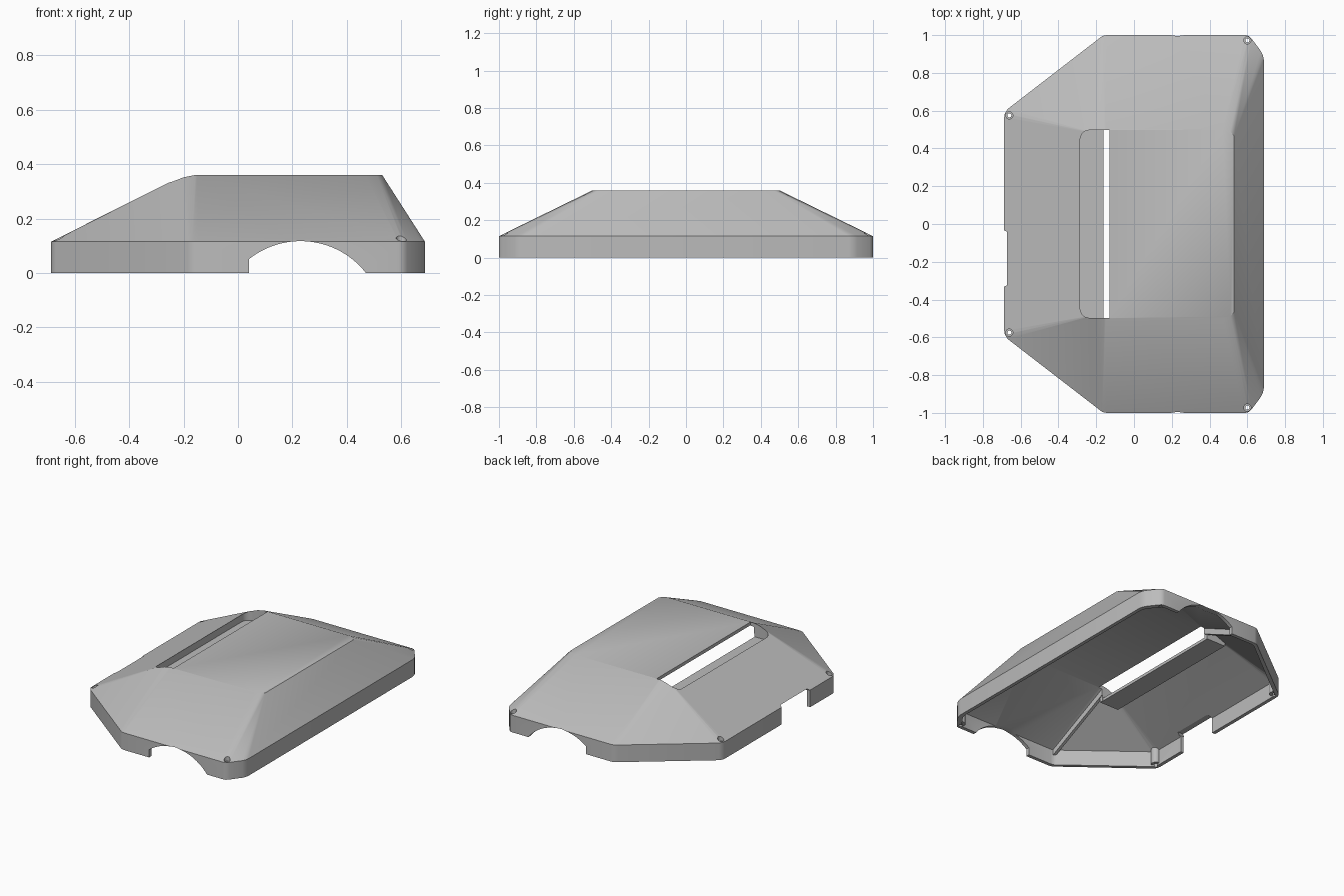
import bpy, bmesh, math

if "Cube" in bpy.data.objects:
    bpy.data.objects.remove(bpy.data.objects["Cube"])


def hull(name, pts):
    """Convex solid around a set of points."""
    bm = bmesh.new()
    for p in pts:
        bm.verts.new(p)
    res = bmesh.ops.convex_hull(bm, input=bm.verts[:])
    junk = {v for key in ("geom_interior", "geom_unused") for v in res[key]
            if isinstance(v, bmesh.types.BMVert)}
    if junk:
        bmesh.ops.delete(bm, geom=list(junk), context='VERTS')
    bmesh.ops.dissolve_limit(bm, angle_limit=0.002, verts=bm.verts[:], edges=bm.edges[:])
    bmesh.ops.recalc_face_normals(bm, faces=bm.faces[:])
    me = bpy.data.meshes.new(name)
    bm.to_mesh(me)
    bm.free()
    ob = bpy.data.objects.new(name, me)
    bpy.context.collection.objects.link(ob)
    return ob


def prism(name, pts, z0, z1):
    return hull(name, [(x, y, z) for x, y in pts for z in (z0, z1)])


def box(name, x0, x1, y0, y1, z0, z1):
    return prism(name, [(x, y) for x in (x0, x1) for y in (y0, y1)], z0, z1)


def circle(cx, cy, r, n=24):
    return [(cx + r * math.cos(2 * math.pi * i / n), cy + r * math.sin(2 * math.pi * i / n))
            for i in range(n)]


def subtract(ob, cutter):
    m = ob.modifiers.new("cut", 'BOOLEAN')
    m.operation = 'DIFFERENCE'
    m.solver = 'EXACT'
    m.object = cutter
    bpy.context.view_layer.objects.active = ob
    bpy.ops.object.modifier_apply(modifier=m.name)
    bpy.data.objects.remove(cutter)


def mirrored(half):
    return half + [(x, -y) for x, y in half]


# Plan outlines of the wall and the flat top
base = mirrored([(-.687, .565), (-.684, .585), (-.67, .608), (-.185, .982), (-.168, .995),
                 (-.145, 1), (.59, 1), (.607, .996), (.622, .982), (.672, .915),
                 (.682, .895), (.687, .87)])
top = mirrored([(-.2, .48), (-.15, .5), (.47, .5), (.51, .49), (.53, .465)])


def body(name, inset, z0, eave, ridge):
    fx, fy = 1 - inset / .687, 1 - inset
    return hull(name, [(x * fx, y * fy, z) for x, y in base for z in (z0, eave)]
                + [(x - math.copysign(inset * .35, x), y - math.copysign(inset * .3, y), ridge)
                   for x, y in top])


cover = body("cover_shell", 0, 0, .115, .36)
core = body("core_cutter", .024, -.1, .106, .338)

# Fittings left standing inside the hollow: screw posts, slot tray, ridge ribs
screws = mirrored([(-.66, .575), (.6, .972)])
for x, y in screws:
    subtract(core, prism("post", circle(x, y, .03), .012, .5))
subtract(core, box("tray", -.305, -.16, -.52, .52, .25, .5))
for s in (-1, 1):
    subtract(core, hull("rib", [(x, s * y, z) for x in (-.175, -.155)
                                for y, z in ((.48, .3), (.48, .45), (.99, .06), (.99, .2))]))
subtract(cover, core)

# Recessed slot with two rounded corners, and its through gap
r = .05
slot = [(-.13, -.497), (-.13, .497)]
for i in range(9):
    a = math.pi / 2 * i / 8
    for s in (-1, 1):
        slot.append((-.285 + r - r * math.cos(a), s * (.497 - r + r * math.sin(a))))
subtract(cover, prism("slot_cutter", slot, .27, .5))
subtract(cover, box("gap_cutter", -.162, -.1301, -.4969, .4969, .2, .45))

# Round arches through the front and back walls
arc = [(.04, -.05), (.47, -.05)]
for i in range(33):
    x = .04 + .43 * i / 32
    arc.append((x, -.188 + math.sqrt(.305 ** 2 - (x - .23) ** 2)))
subtract(cover, hull("arch_cutter", [(x, y, z) for x, z in arc for y in (-1.1, 1.1)]))

# Notch in the left wall
notch = [(-.335, -.05), (-.03, -.05), (-.03, .112), (-.042, .123), (-.323, .123), (-.335, .112)]
subtract(cover, hull("notch_cutter", [(x, y, z) for y, z in notch for x in (-.8, -.63)]))

# Countersunk screw holes
for x, y in screws:
    subtract(cover, prism("countersink", circle(x, y, .019), .105, .3))
    subtract(cover, prism("screw_hole", circle(x, y, .011), -.1, .2))

# Finish
grey = bpy.data.materials.new("light grey")
grey.diffuse_color = (.5, .5, .5, 1)
grey.use_nodes = True
grey.node_tree.nodes["Principled BSDF"].inputs["Base Color"].default_value = grey.diffuse_color
cover.data.materials.clear()
cover.data.materials.append(grey)
for p in cover.data.polygons:
    p.material_index = 0
bpy.ops.object.select_all(action='DESELECT')
cover.select_set(True)
bpy.context.view_layer.objects.active = cover
bpy.ops.object.shade_smooth_by_angle(angle=math.radians(30))
